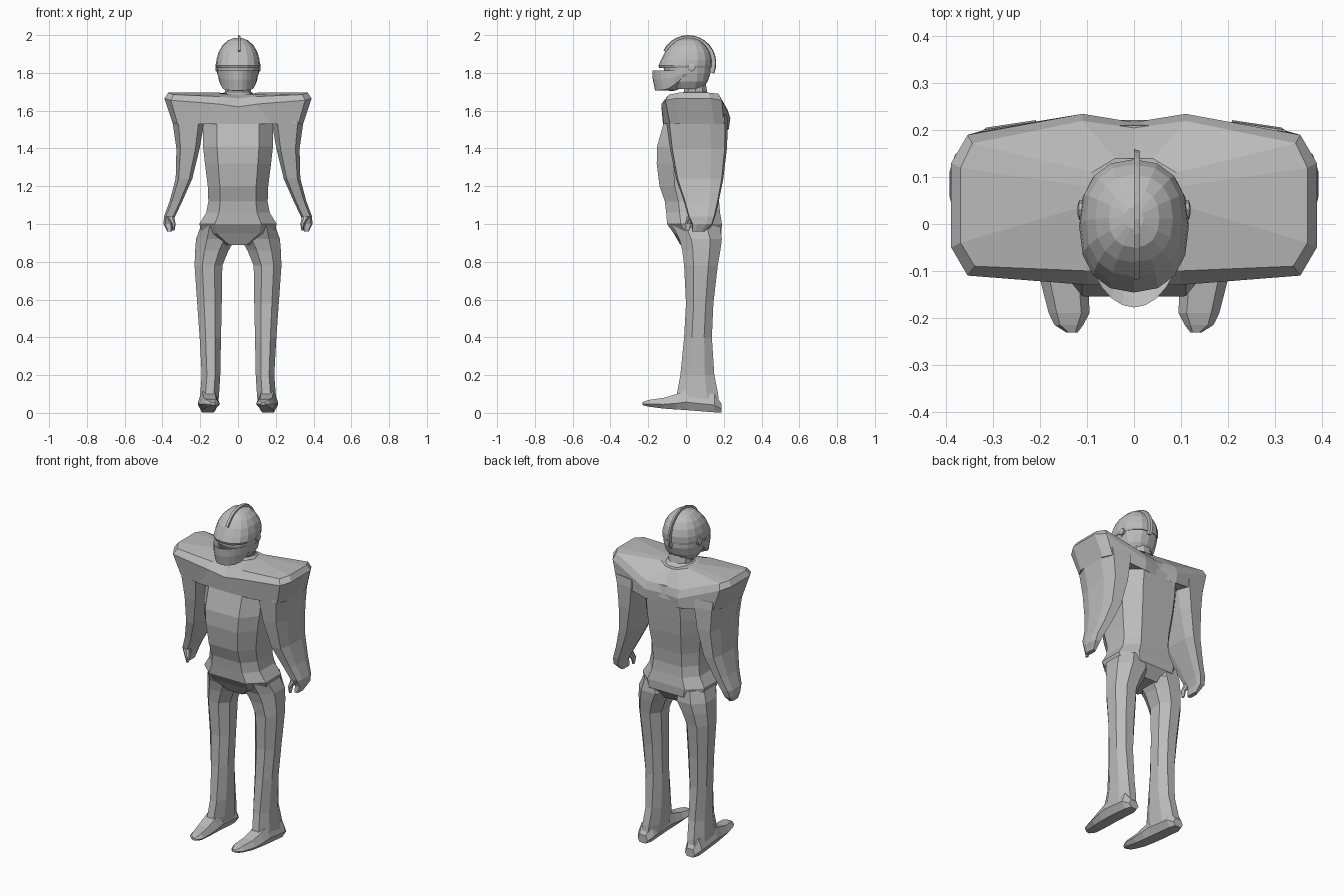
import bpy, bmesh, math

grey = bpy.data.materials.new("plain grey")
grey.diffuse_color = (0.5, 0.5, 0.5, 1)


def skin(name, rings, mirror=False):
    """Join equal-length rings of points with quads and cap both ends."""
    bm = bmesh.new()
    vs = [[bm.verts.new(p) for p in r] for r in rings]
    n = len(rings[0])
    for a, b in zip(vs, vs[1:]):
        for i in range(n):
            j = (i + 1) % n
            bm.faces.new((a[i], a[j], b[j], b[i]))
    bm.faces.new(vs[0][::-1])
    bm.faces.new(vs[-1])
    bmesh.ops.recalc_face_normals(bm, faces=bm.faces)
    me = bpy.data.meshes.new(name)
    bm.to_mesh(me)
    bm.free()
    me.materials.append(grey)
    ob = bpy.data.objects.new(name, me)
    bpy.context.collection.objects.link(ob)
    if mirror:
        ob.modifiers.new("Mirror", 'MIRROR')
    return ob


def octa(x0, x1, y0, y1, z, cx=0.28, cy=0.28):
    """Box outline with cut corners at height z."""
    a, b = (x1 - x0) * cx, (y1 - y0) * cy
    return [(x0 + a, y0, z), (x1 - a, y0, z), (x1, y0 + b, z), (x1, y1 - b, z),
            (x1 - a, y1, z), (x0 + a, y1, z), (x0, y1 - b, z), (x0, y0 + b, z)]


def oval(hx, y0, y1, z, n=16, k=1.0):
    """Oval outline; k below 1 makes it squarer."""
    cy, hy = (y0 + y1) / 2, (y1 - y0) / 2

    def f(v):
        return math.copysign(abs(v) ** k, v)
    return [(hx * f(math.cos(2 * math.pi * i / n)),
             cy + hy * f(math.sin(2 * math.pi * i / n)), z) for i in range(n)]


def both(half):
    """Complete an outline from its right half (front centre to back centre)."""
    return half + [(-x, y, z) for x, y, z in half[-2:0:-1]]


# Torso and pelvis: half width, front, back, height
skin("torso", [octa(-h, h, f, b, z, 0.2, 0.25) for h, f, b, z in [
    (.17, -.10, .21, 1.60), (.185, -.12, .222, 1.53), (.185, -.153, .21, 1.41),
    (.175, -.155, .20, 1.32), (.16, -.14, .182, 1.2), (.157, -.112, .175, 1.12),
    (.168, -.105, .18, 1.06), (.205, -.10, .19, 1.0), (.19, -.065, .188, .95),
    (.08, -.03, .14, .89)]])

# Broad flared shoulder yoke, from the collar outwards and down
skin("shoulder_yoke", [
    both([(0, -.03, 1.685), (.04, -.03, 1.688), (.09, 0, 1.69), (.1, .04, 1.695),
          (.1, .08, 1.695), (.09, .11, 1.69), (.04, .14, 1.68), (0, .14, 1.675)]),
    both([(0, -.09, 1.665), (.1, -.10, 1.675), (.34, -.09, 1.685), (.37, -.04, 1.695),
          (.37, .12, 1.695), (.345, .172, 1.69), (.11, .22, 1.605), (0, .205, 1.60)]),
    both([(0, -.13, 1.62), (.1, -.13, 1.635), (.355, -.11, 1.655), (.39, -.05, 1.665),
          (.39, .13, 1.665), (.355, .19, 1.655), (.11, .235, 1.56), (0, .217, 1.555)]),
    both([(0, -.122, 1.53), (.18, -.118, 1.53), (.32, -.085, 1.53), (.345, -.04, 1.53),
          (.345, .15, 1.53), (.32, .2, 1.53), (.11, .226, 1.50), (0, .216, 1.50)])])


# Arms taper down to mitten-like hands; they thin towards the outside
def arm_ring(x0, x1, y0, y1, z):
    mid = (y0 + y1) / 2
    return [(x, y + math.copysign(.15 * (x - x0), mid - y), z)
            for x, y, z in octa(x0, x1, y0, y1, z, .18, .22)]


skin("arms", [arm_ring(*s) for s in [
    (.18, .352, -.108, .222, 1.58), (.18, .345, -.108, .226, 1.53), (.203, .326, -.088, .22, 1.4),
    (.242, .33, -.055, .2, 1.24), (.295, .362, -.013, .175, 1.12), (.333, .392, .01, .156, 1.04),
    (.348, .394, .03, .142, 1.0), (.35, .375, .03, .10, .96)]], mirror=True)
skin("thumbs", [octa(*s) for s in [
    (.338, .38, .005, .055, 1.04), (.33, .352, -.005, .03, 1.0), (.336, .348, .0, .018, .965)]],
    mirror=True)

# Legs
skin("legs", [octa(*s) for s in [
    (.03, .197, -.07, .18, .99), (.015, .222, -.035, .19, .92), (.05, .227, -.02, .182, .86),
    (.083, .23, -.01, .168, .78), (.086, .216, 0, .145, .58), (.09, .203, -.01, .137, .4),
    (.094, .192, -.03, .15, .2), (.1, .2, -.048, .17, .1), (.105, .205, -.048, .175, .05)]],
    mirror=True)


# Feet: flat-soled rings running from heel to pointed toe
def foot_ring(x0, x1, y, z0, z1):
    d = (x1 - x0) * .2
    m = z0 + (z1 - z0) * .4
    return [(x0 + d, y, z0), (x1 - d, y, z0), (x1, y, m), (x1 - d, y, z1), (x0 + d, y, z1), (x0, y, m)]


skin("feet", [foot_ring(*s) for s in [
    (.125, .19, .187, .003, .05), (.105, .212, .15, .003, .1), (.1, .212, .0, .015, .12),
    (.098, .208, -.05, .018, .1), (.097, .2, -.12, .023, .079), (.095, .182, -.19, .032, .07),
    (.108, .17, -.215, .037, .063), (.12, .145, -.231, .041, .056)]], mirror=True)

# Neck with spreading collar
skin("neck", [oval(h, f, b, z, 10) for h, f, b, z in [
    (.10, -.05, .14, 1.675), (.07, -.015, .115, 1.7), (.065, -.01, .105, 1.76)]])

# Head inside the helmet, then the dome
skin("head", [oval(h, f, b, z, k=.88) for h, f, b, z in [
    (.075, -.06, .088, 1.715), (.1, -.09, .115, 1.755), (.108, -.115, .13, 1.80),
    (.11, -.12, .13, 1.84)]])
skin("helmet_dome", [oval(h, f, b, z, k=.86) for h, f, b, z in [
    (.112, -.141, .135, 1.825), (.117, -.146, .137, 1.838), (.114, -.132, .138, 1.87),
    (.103, -.112, .127, 1.91), (.083, -.082, .105, 1.945), (.054, -.05, .075, 1.972),
    (.02, -.01, .035, 1.985)]])


# Jaw guard wraps the face from ear to ear
def jaw_ring(i, n=14):
    t = math.pi * (i / n - .5)
    s, c = math.sin(t), math.cos(t)
    lift = .085 * abs(s) ** 9

    def p(k, z):
        return (.112 * s * k, .025 - .203 * c * k, z)
    return [p(1, 1.812), p(.99, 1.765 + lift * .4), p(.93, 1.708 + lift),
            p(.5, 1.705 + lift), p(.85, 1.795)]


skin("jaw_guard", [jaw_ring(i) for i in range(15)])

# Ear knobs
skin("ear_knobs", [[(x, .03 + r * math.cos(a), 1.828 + r * math.sin(a))
                    for a in [math.pi * k / 4 for k in range(8)]]
                   for x, r in [(.1, .021), (.117, .021), (.12, .011)]], mirror=True)


# Thin crest arching over the dome
def crest_ring(i, n=14):
    t = math.radians(-22 + 175 * i / n)
    return [(x, .012 + r * math.cos(t), 1.852 + r * math.sin(t))
            for x, r in [(0, .115), (.013, .115), (.013, .144), (0, .148)]]


skin("helmet_crest", [crest_ring(i) for i in range(15)])
